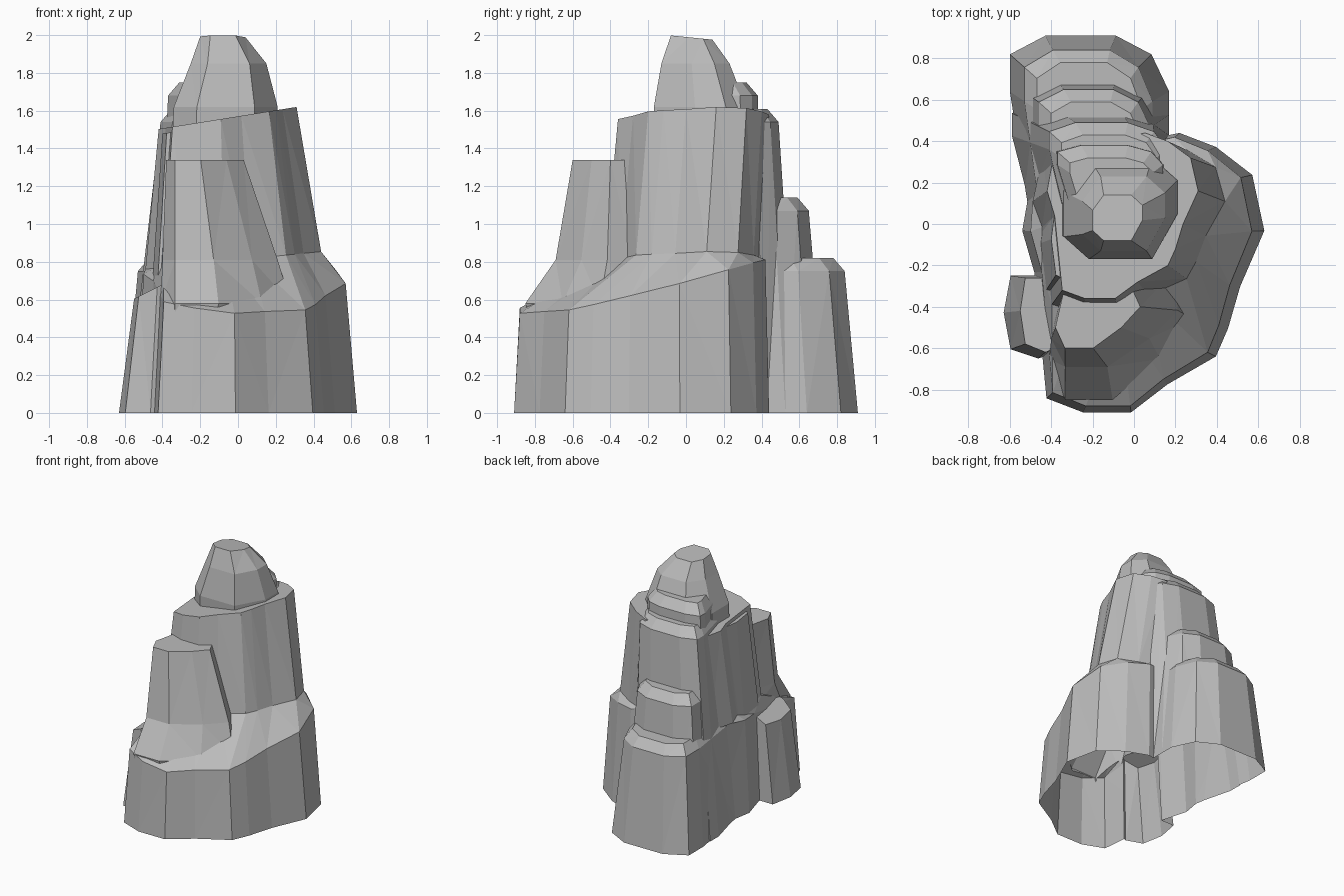
import bpy
import bmesh

if "Cube" in bpy.data.objects:
    bpy.data.objects.remove(bpy.data.objects["Cube"], do_unlink=True)

stone = bpy.data.materials.new("grey stone")
stone.use_nodes = True
grey = 0.5
stone.diffuse_color = (grey, grey, grey, 1)
stone.node_tree.nodes["Principled BSDF"].inputs["Base Color"].default_value = stone.diffuse_color

# Plan outlines on a coarse grid, fitted into the box of each ring
cliff_plan = [(2, 1), (5, 0), (9, 0), (12, 2), (16, 4), (17, 6), (18, 9), (20, 13),
              (19, 17), (16, 19), (13, 20), (1, 18), (0, 13), (1, 10)]
peak_plan = [(0, 2), (2, 0), (7, 0), (9, 4), (9, 7), (7, 9), (2, 9), (0, 6)]
buttress_plan = [(0, 3), (1, 0), (4, 0), (7, 3), (9, 6), (8, 9), (1, 9)]
step_plan = [(1, 0), (9, 0), (9, 6), (8, 8), (6, 9), (2, 9), (0, 8), (0, 6)]
column_plan = [(1, 1), (5, 0), (9, 1), (9, 9), (1, 9), (0, 5)]


def ring(height, left, right, front, back, tilt_x=0, tilt_y=0, sag=0):
    """One level: its box in plan, the tilt of its plane and a sag to the front right."""
    def place(u, v):
        x = left + (right - left) * u
        y = front + (back - front) * v
        return x, y, height + tilt_x * x + tilt_y * y - sag * u * (1 - v)
    return place


def loft(name, plan, *rings):
    """Closed faceted solid that carries one plan through several levels."""
    width = max(u for u, v in plan)
    depth = max(v for u, v in plan)
    bm = bmesh.new()
    loops = [[bm.verts.new(place(u / width, v / depth)) for u, v in plan] for place in rings]
    for low, high in zip(loops, loops[1:]):
        for i in range(len(plan)):
            bm.faces.new((low[i - 1], low[i], high[i], high[i - 1]))
    bm.faces.new(loops[0])
    bm.faces.new(loops[-1])
    bmesh.ops.triangulate(bm, faces=bm.faces[:])
    bmesh.ops.recalc_face_normals(bm, faces=bm.faces[:])
    mesh = bpy.data.meshes.new(name)
    bm.to_mesh(mesh)
    bm.free()
    mesh.materials.append(stone)
    obj = bpy.data.objects.new(name, mesh)
    bpy.context.collection.objects.link(obj)
    return obj


def back_step(name, height, left, right, back, foot_left, foot_back):
    """Ledge at the back with a flared foot and a bevelled brim."""
    inner = 0.1
    return loft(name, step_plan,
                ring(0, foot_left, .17, inner, foot_back),
                ring(height - .07, left, right, inner, back),
                ring(height, left + .06, right - .05, inner, back - .06))


# Main cliff: foot, sloping shoulder ledge, upper wall and crown
cliff = loft("rock_spire", cliff_plan,
             ring(0, -.54, .63, -.91, .44),
             ring(.74, -.5, .57, -.88, .42, tilt_y=.17, sag=.14),
             ring(.81, -.49, .44, -.43, .4, tilt_x=.1),
             ring(1.57, -.42, .31, -.36, .44, tilt_x=.16))

masses = [
    loft("peak", peak_plan,
         ring(1.4, -.35, .21, -.16, .32),
         ring(1.62, -.34, .21, -.17, .32),
         ring(1.85, -.25, .15, -.13, .23),
         ring(1.99, -.2, .04, -.08, .14, tilt_y=-.1)),
    loft("front_buttress", buttress_plan,
         ring(.3, -.4, .2, -.8, -.3),
         ring(.58, -.41, .28, -.85, -.26),
         ring(.81, -.4, .21, -.69, -.28),
         ring(1.34, -.38, .03, -.6, -.3)),
    loft("left_spur", column_plan,
         ring(.3, -.48, -.2, -.42, .15),
         ring(1.52, -.4, -.2, -.29, .1, tilt_x=.1)),
    loft("side_column", column_plan,
         ring(0, -.63, -.33, -.65, -.25),
         ring(.88, -.55, -.33, -.62, -.26, tilt_x=.5)),
    back_step("back_step_top", 1.75, -.37, .14, .38, -.45, .41),
    back_step("back_step_upper", 1.61, -.41, .16, .49, -.59, .59),
    back_step("back_step_middle", 1.14, -.46, .08, .65, -.57, .74),
    back_step("back_step_low", .82, -.53, .09, .84, -.6, .91),
]

# Fuse the masses into one shell
for mass in masses:
    union = cliff.modifiers.new(mass.name, "BOOLEAN")
    union.operation = "UNION"
    union.solver = "EXACT"
    union.object = mass
bpy.context.view_layer.update()
graph = bpy.context.evaluated_depsgraph_get()
fused = bpy.data.meshes.new_from_object(cliff.evaluated_get(graph))
cliff.modifiers.clear()
cliff.data = fused
for mass in masses:
    bpy.data.objects.remove(mass, do_unlink=True)

# Open the underside to leave a hollow shell
bm = bmesh.new()
bm.from_mesh(fused)
underside = [f for f in bm.faces if all(abs(v.co.z) < .01 for v in f.verts)]
bmesh.ops.delete(bm, geom=underside, context="FACES")
for face in bm.faces:
    face.smooth = False
    face.material_index = 0
bm.to_mesh(fused)
bm.free()
fused.materials.clear()
fused.materials.append(stone)
